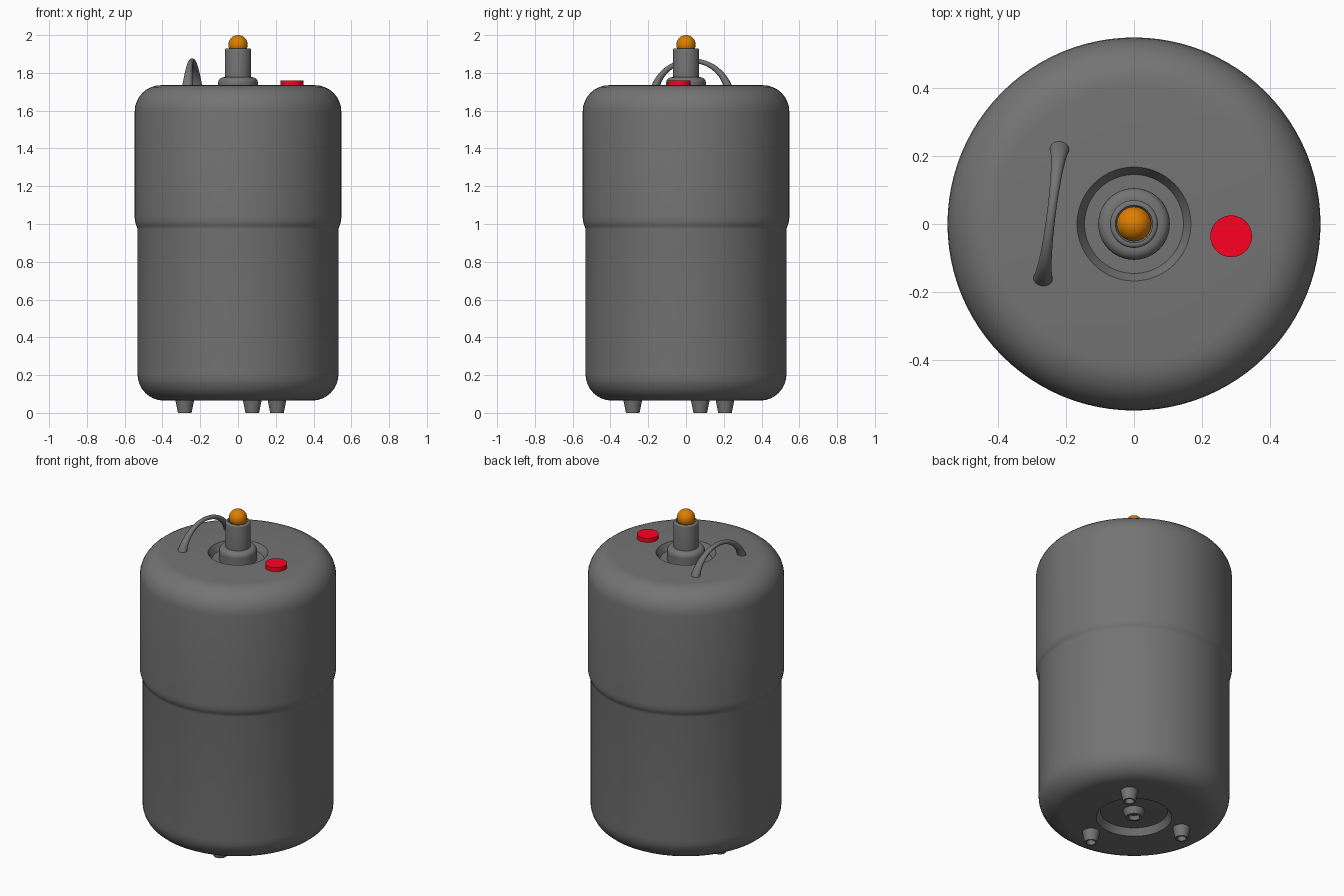
import bpy, bmesh
from math import sin, cos, pi, radians
from mathutils import Vector

if "Cube" in bpy.data.objects:
    bpy.data.objects.remove(bpy.data.objects["Cube"])

GREY = (0.175, 0.175, 0.175, 1)
ORANGE = (0.72, 0.21, 0.0, 1)
RED = (1.0, 0.0, 0.016, 1)


def finish(name, bm, color=GREY, angle=35):
    bmesh.ops.remove_doubles(bm, verts=bm.verts, dist=1e-5)
    bmesh.ops.recalc_face_normals(bm, faces=bm.faces)
    me = bpy.data.meshes.new(name)
    bm.to_mesh(me)
    bm.free()
    ob = bpy.data.objects.new(name, me)
    bpy.context.collection.objects.link(ob)
    mat_name = {GREY: "grey", ORANGE: "orange", RED: "red"}[color]
    mat = bpy.data.materials.get(mat_name) or bpy.data.materials.new(mat_name)
    mat.diffuse_color = color
    mat.use_nodes = True
    mat.node_tree.nodes["Principled BSDF"].inputs["Base Color"].default_value = mat.diffuse_color
    me.materials.append(mat)
    bpy.ops.object.select_all(action='DESELECT')
    ob.select_set(True)
    bpy.context.view_layer.objects.active = ob
    bpy.ops.object.shade_smooth_by_angle(angle=radians(angle))
    return ob


def lathe(name, profile, segs=64, loc=(0, 0, 0), color=GREY, angle=35):
    """Spin an (r, z) profile that starts and ends on the axis."""
    bm = bmesh.new()
    vs = [bm.verts.new((r, 0, z)) for r, z in profile]
    es = [bm.edges.new(p) for p in zip(vs, vs[1:])]
    bmesh.ops.spin(bm, geom=vs + es, cent=(0, 0, 0), axis=(0, 0, 1),
                   angle=2 * pi, steps=segs, use_merge=True)
    ob = finish(name, bm, color, angle)
    ob.location = loc
    return ob


def arc(r, z, rad, a0, a1, n=8, rz=None):
    rz = rz or rad
    return [(r + rad * cos(radians(a0 + (a1 - a0) * i / n)),
             z + rz * sin(radians(a0 + (a1 - a0) * i / n))) for i in range(n + 1)]


# Body: recessed underside, rounded bottom, wider upper shell, recessed top
lathe("body",
      [(0, 0.105), (0.187, 0.105), (0.21, 0.065)]
      + arc(0.392, 0.205, 0.14, -90, 0)
      + [(0.532, 0.972), (0.534, 0.982)]
      + arc(0.527, 1.04, 0.02, -60, 0, 6, 0.058)
      + arc(0.407, 1.595, 0.14, 0, 90)
      + [(0.167, 1.735), (0.145, 1.695), (0, 1.695)], 96, angle=40)

# Valve stem with a flared collar and a cupped top
lathe("valve_stem",
      [(0, 1.69), (0.105, 1.69), (0.105, 1.747)]
      + arc(0.077, 1.749, 0.028, 0, 90, 6)
      + [(0.07, 1.777)]
      + arc(0.06, 1.92, 0.01, 0, 90, 4)
      + [(0.055, 1.93), (0.05, 1.92), (0, 1.92)], 48)

# Orange ball on the stem
lathe("valve_ball", [(0, 1.9)] + arc(0, 1.949, 0.051, -84, 84, 20) + [(0, 2.0)],
      32, color=ORANGE)

# Red button
lathe("button", [(0, -0.01), (0.061, -0.01), (0.061, 0.025), (0, 0.025)],
      48, (0.285, -0.036, 1.735), RED)

# Three hollow feet around the base, and a matching nub in the recess
foot = [(0, 0.07), (0.05, 0.07), (0.036, 0), (0.026, 0), (0.022, 0.03), (0, 0.03)]
for i in range(3):
    a = radians(45 + 120 * i)
    lathe(f"foot_{i + 1}", foot, 24, (0.292 * cos(a), 0.292 * sin(a), 0))
lathe("drain_nub", [(0, 0.11), (0.064, 0.11), (0.045, 0.066), (0.032, 0.066),
                    (0.026, 0.09), (0, 0.09)], 32)

# Arched handle: oval section swept along an arc, slim in the middle
bm = bmesh.new()
along = Vector((0.05, 0.39, 0)).normalized()
side = Vector((along.y, -along.x, 0))
up = Vector((0, 0, 1))
centre = Vector((-0.2425, 0.03, 0))
radius, half, zc = 0.232, radians(72), 1.645
rings, n = 28, 16
loops = []
for i in range(rings + 1):
    t = -1 + 2 * i / rings
    a = half * t
    out = along * sin(a) + up * cos(a)
    w, h = 0.013 + 0.019 * t * t, 0.012 + 0.012 * t * t
    p = centre + up * zc + out * (radius - h)
    loops.append([bm.verts.new(p + side * w * cos(2 * pi * k / n)
                               + out * h * sin(2 * pi * k / n)) for k in range(n)])
for a, b in zip(loops, loops[1:]):
    for k in range(n):
        bm.faces.new((a[k], a[(k + 1) % n], b[(k + 1) % n], b[k]))
bm.faces.new(loops[0])
bm.faces.new(loops[-1])
finish("handle", bm)
